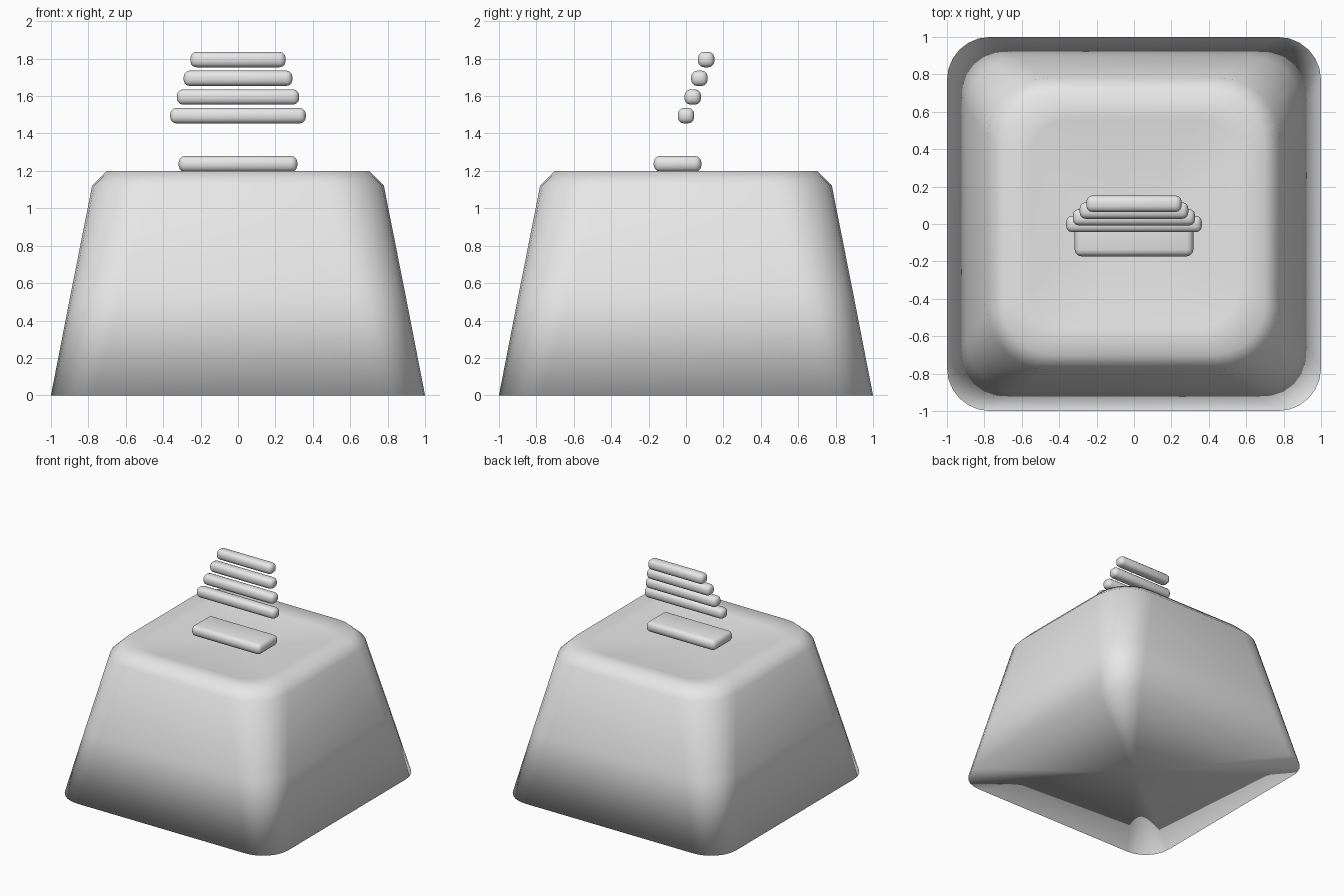
import bpy, bmesh, math

old = bpy.data.objects.get("Cube")
if old:
    bpy.data.objects.remove(old, do_unlink=True)

# Single plain grey
grey = bpy.data.materials.new("light_grey")
grey.use_nodes = True
colour = (0.8, 0.8, 0.8, 1)
grey.diffuse_color = colour
grey.node_tree.nodes["Principled BSDF"].inputs["Base Color"].default_value = colour


def finish(bm, name):
    bmesh.ops.recalc_face_normals(bm, faces=bm.faces)
    mesh = bpy.data.meshes.new(name)
    bm.to_mesh(mesh)
    bm.free()
    mesh.materials.append(grey)
    for p in mesh.polygons:
        p.use_smooth = True
    obj = bpy.data.objects.new(name, mesh)
    bpy.context.scene.collection.objects.link(obj)
    return obj


def rounded_ring(bm, half, radius, z, steps=6):
    """Rounded square loop of vertices at height z."""
    ring = []
    for corner in range(4):
        mid = math.radians(45 + 90 * corner)
        cx = math.copysign(half - radius, math.cos(mid))
        cy = math.copysign(half - radius, math.sin(mid))
        for i in range(steps + 1):
            a = math.radians(90 * (corner + i / steps))
            ring.append(bm.verts.new((cx + radius * math.cos(a),
                                      cy + radius * math.sin(a), z)))
    return ring


def rounded_bar(name, centre, size, bevel):
    """Box with all edges rounded."""
    bm = bmesh.new()
    bmesh.ops.create_cube(bm, size=1)
    for v in bm.verts:
        v.co = [c + p * s for c, p, s in zip(centre, v.co, size)]
    bmesh.ops.bevel(bm, geom=bm.edges[:], offset=bevel, segments=3,
                    profile=0.5, affect='EDGES')
    return finish(bm, name)


# Key body: tapered walls, chamfered shoulder and shallow dished top
profile = [(1.0, 0.23, 0.0), (0.895, 0.275, 0.54), (0.78, 0.32, 1.12), (0.70, 0.27, 1.2)]
dish_depth = 0.05
for f in (0.8, 0.6, 0.4, 0.2):
    profile.append((0.7 * f, 0.27 * f, 1.2 - dish_depth * (1 - f * f)))

bm = bmesh.new()
rings = [rounded_ring(bm, *p) for p in profile]
for low, high in zip(rings, rings[1:]):
    n = len(low)
    for i in range(n):
        j = (i + 1) % n
        bm.faces.new((low[i], low[j], high[j], high[i]))
caps = [(rings[0], 0.0), (rings[-1], 1.2 - dish_depth)]
for ring, z in caps:
    hub = bm.verts.new((0, 0, z))
    for i in range(len(ring)):
        bm.faces.new((ring[i], ring[(i + 1) % len(ring)], hub))
finish(bm, "key_body")

# Raised plate on the dish
rounded_bar("top_plate", (0, -0.045, 1.2375), (0.635, 0.255, 0.085), 0.035)

# Floating stack of bars, shorter and further back as they rise
for i in range(4):
    rounded_bar(f"floating_bar_{i + 1}", (0, 0.036 * i, 1.495 + 0.1 * i),
                (0.725 - 0.072 * i, 0.088, 0.082), 0.032)
